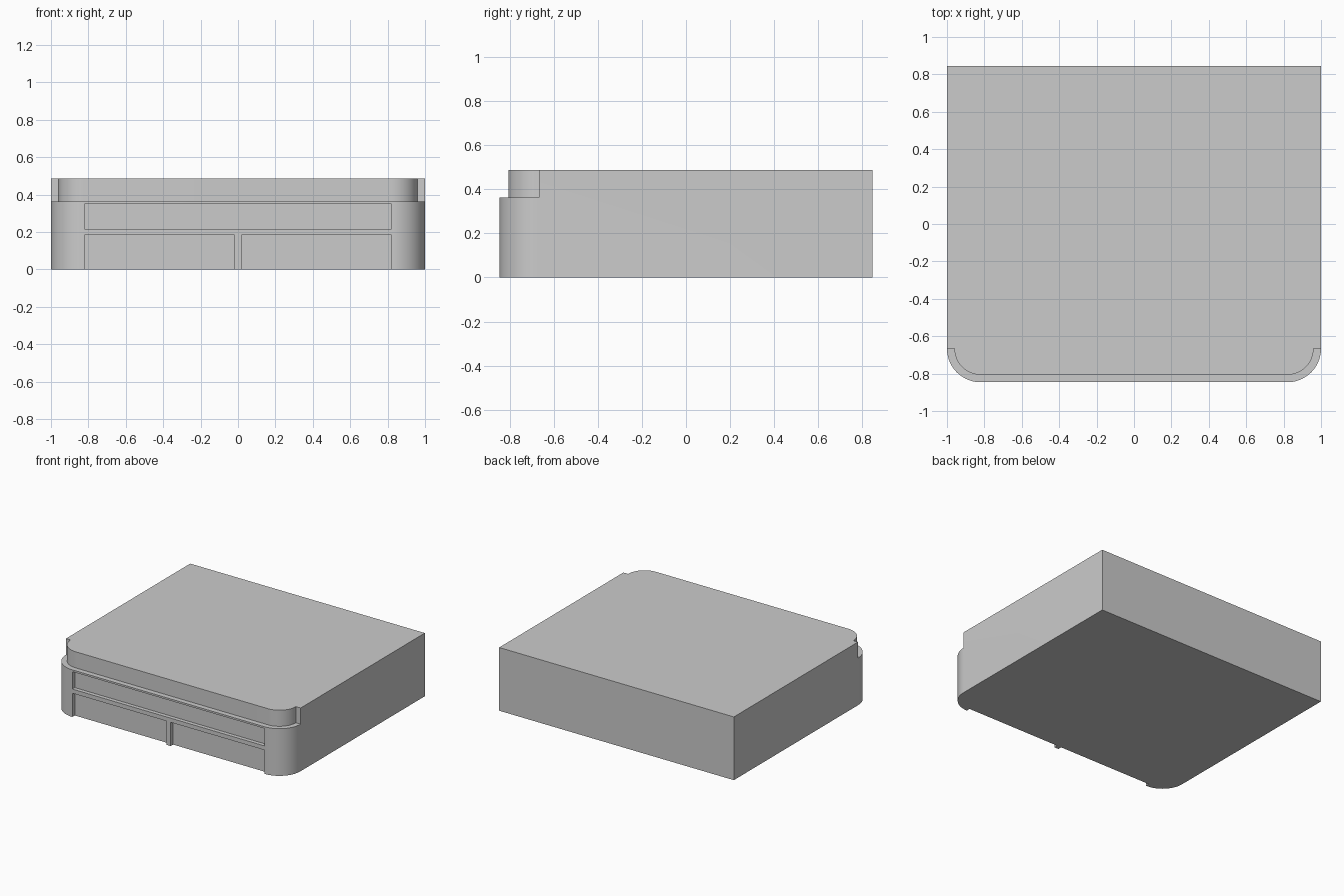
import bpy, bmesh
from math import sin, cos, pi

if "Cube" in bpy.data.objects:
    bpy.data.objects.remove(bpy.data.objects["Cube"])

HX, HY, H = 1.0, 0.846, 0.487   # half width, half depth, height
R, STEP, LEDGE = 0.18, 0.04, 0.363   # corner radius, ledge width, ledge height
DEPTH = 0.03                    # drawer recess depth
CX, CY = HX - R, -HY + R        # front corner centre


def prism(name, points, z0, z1):
    bm = bmesh.new()
    face = bm.faces.new([bm.verts.new((x, y, z0)) for x, y in points])
    top = bmesh.ops.extrude_face_region(bm, geom=[face])["geom"]
    bmesh.ops.translate(bm, vec=(0, 0, z1 - z0),
                        verts=[v for v in top if isinstance(v, bmesh.types.BMVert)])
    bmesh.ops.recalc_face_normals(bm, faces=bm.faces)
    mesh = bpy.data.meshes.new(name)
    bm.to_mesh(mesh)
    bm.free()
    obj = bpy.data.objects.new(name, mesh)
    bpy.context.collection.objects.link(obj)
    return obj


def rounded_front(r, n=20):
    # left side, round the two front corners, to the right side
    left = [(-CX - r * cos(a), CY - r * sin(a)) for a in (pi / 2 * i / n for i in range(n + 1))]
    return left + [(-x, y) for x, y in reversed(left)]


def box(name, x0, x1, z0, z1):
    y0, y1 = -HY - 0.1, -HY + DEPTH
    return prism(name, [(x0, y0), (x1, y0), (x1, y1), (x0, y1)], z0, z1)


# Main cabinet with rounded front corners
body = prism("cabinet_body", rounded_front(R) + [(HX, HY), (-HX, HY)], 0, H)

# Set-back top edge and the drawer recesses
cutters = [
    prism("ledge_cutter", [(-1.2, CY)] + rounded_front(R - STEP)
          + [(1.2, CY), (1.2, -1.1), (-1.2, -1.1)], LEDGE, H + 0.1),
    box("top_drawer_cutter", -CX, CX, 0.215, 0.349),
    box("left_drawer_cutter", -CX, -0.018, -0.1, 0.183),
    box("right_drawer_cutter", 0.018, CX, -0.1, 0.183),
]
bpy.context.view_layer.objects.active = body
body.select_set(True)
for cutter in cutters:
    cutter.hide_render = True
    mod = body.modifiers.new(cutter.name, "BOOLEAN")
    mod.operation, mod.solver, mod.object = "DIFFERENCE", "EXACT", cutter
    bpy.ops.object.modifier_apply(modifier=mod.name)
    bpy.data.objects.remove(cutter)

# Smooth corners, crisp edges
bpy.ops.object.shade_smooth_by_angle(angle=pi / 6)
